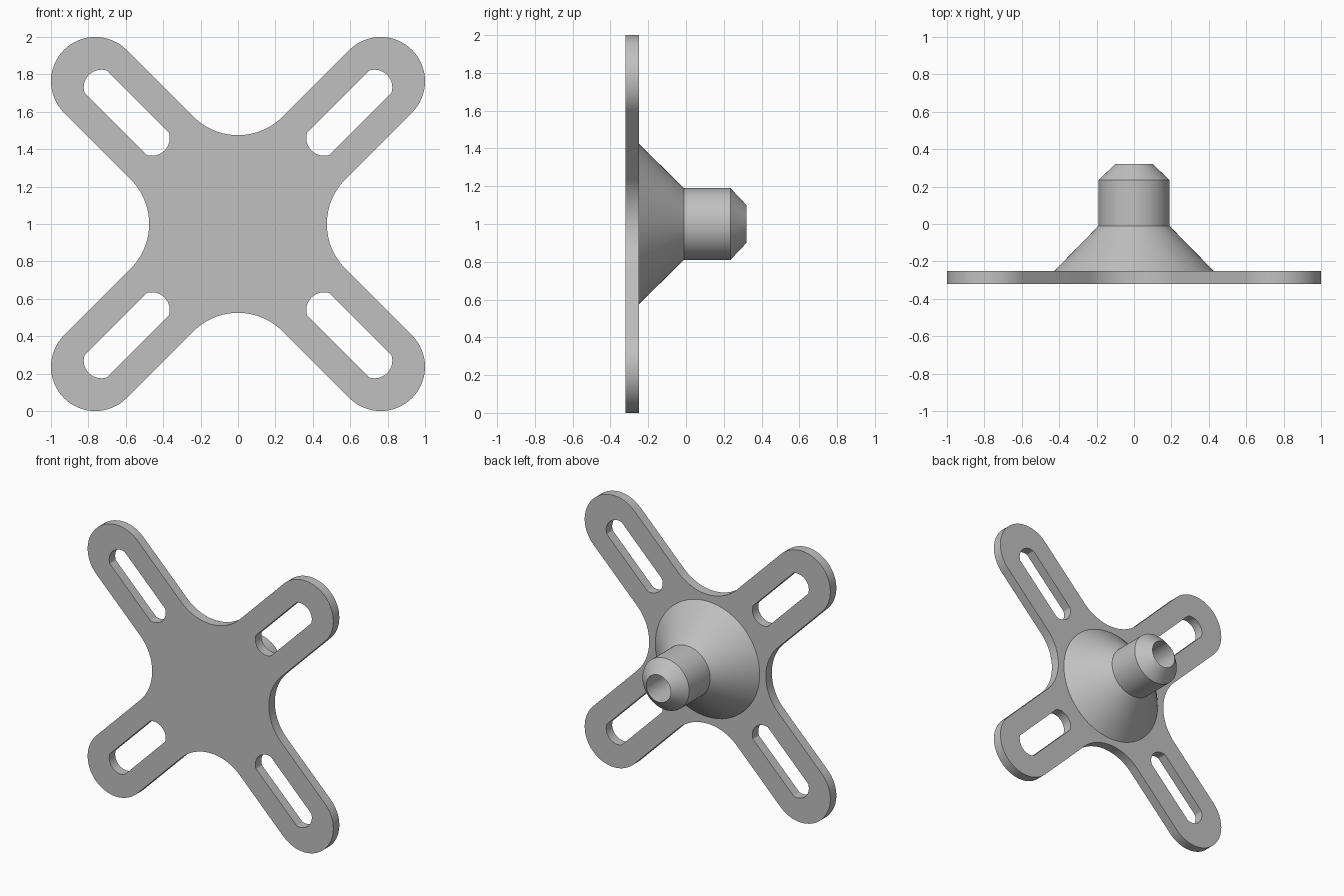
import bpy, bmesh
from math import pi, sin, cos, asin, radians
from mathutils import Matrix, Vector

if "Cube" in bpy.data.objects:
    bpy.data.objects.remove(bpy.data.objects["Cube"], do_unlink=True)

grey = bpy.data.materials.new("plain grey")
grey.use_nodes = True
colour = (0.53, 0.53, 0.53, 1)
grey.diffuse_color = colour
grey.node_tree.nodes["Principled BSDF"].inputs["Base Color"].default_value = colour

FRONT, BACK, MID_Z = -0.32, -0.25, 1.0


def arc(cx, cz, r, start, end, steps):
    """Points on an arc in the x-z plane, angles in degrees."""
    angles = [radians(start + (end - start) * i / steps) for i in range(steps + 1)]
    return [Vector((cx + r * cos(a), 0, cz + r * sin(a))) for a in angles]


def finish(bm, name):
    bmesh.ops.recalc_face_normals(bm, faces=bm.faces)
    mesh = bpy.data.meshes.new(name)
    bm.to_mesh(mesh)
    bm.free()
    mesh.materials.append(grey)
    obj = bpy.data.objects.new(name, mesh)
    bpy.context.collection.objects.link(obj)
    obj.location.z = MID_Z
    bpy.ops.object.select_all(action="DESELECT")
    obj.select_set(True)
    bpy.context.view_layer.objects.active = obj
    bpy.ops.object.shade_smooth_by_angle(angle=radians(25))


# Four-armed plate: one arm end, fillet and slot, repeated by quarter turns
tip, tip_r = 0.763, 0.237
fillet_r, fillet_c = 0.338, 0.813
slot_in, slot_out, slot_r, slot_half = 0.46, 0.73, 0.095, 0.085
spread = asin(slot_half / slot_r) * 180 / pi

arm = arc(tip, tip, tip_r, -45, 135, 32) + arc(0, fillet_c, fillet_r, -45, -135, 24)
slot = (arc(slot_out, slot_out, slot_r, 45 - spread, 45 + spread, 16)
        + arc(slot_in, slot_in, slot_r, 225 - spread, 225 + spread, 16))

turns = [Matrix.Rotation(-k * pi / 2, 3, "Y") for k in range(4)]
outline = [t @ p for t in turns for p in arm]
loops = [outline] + [[t @ p for p in slot] for t in turns]

bm = bmesh.new()
for loop in loops:
    verts = [bm.verts.new((p.x, FRONT, p.z)) for p in loop]
    for a, b in zip(verts, verts[1:] + verts[:1]):
        bm.edges.new((a, b))
bmesh.ops.triangle_fill(bm, edges=bm.edges[:], use_beauty=True, normal=(0, -1, 0))
result = bmesh.ops.extrude_face_region(bm, geom=bm.faces[:], use_keep_orig=True)
moved = [g for g in result["geom"] if isinstance(g, bmesh.types.BMVert)]
bmesh.ops.translate(bm, verts=moved, vec=(0, BACK - FRONT, 0))
finish(bm, "four_arm_plate")

# Hub: cone, neck, chamfered end and blind bore, turned around the y axis
profile = [(0.425, BACK), (0.19, -0.01), (0.19, 0.235), (0.1, 0.32),
           (0.1, -0.2), (0, -0.2)]
bm = bmesh.new()
verts = [bm.verts.new((r, y, 0)) for r, y in profile]
edges = [bm.edges.new(pair) for pair in zip(verts, verts[1:])]
bmesh.ops.spin(bm, geom=verts + edges, cent=(0, 0, 0), axis=(0, 1, 0),
               angle=2 * pi, steps=64, use_merge=True)
bmesh.ops.remove_doubles(bm, verts=bm.verts[:], dist=0.0001)
finish(bm, "hub")
